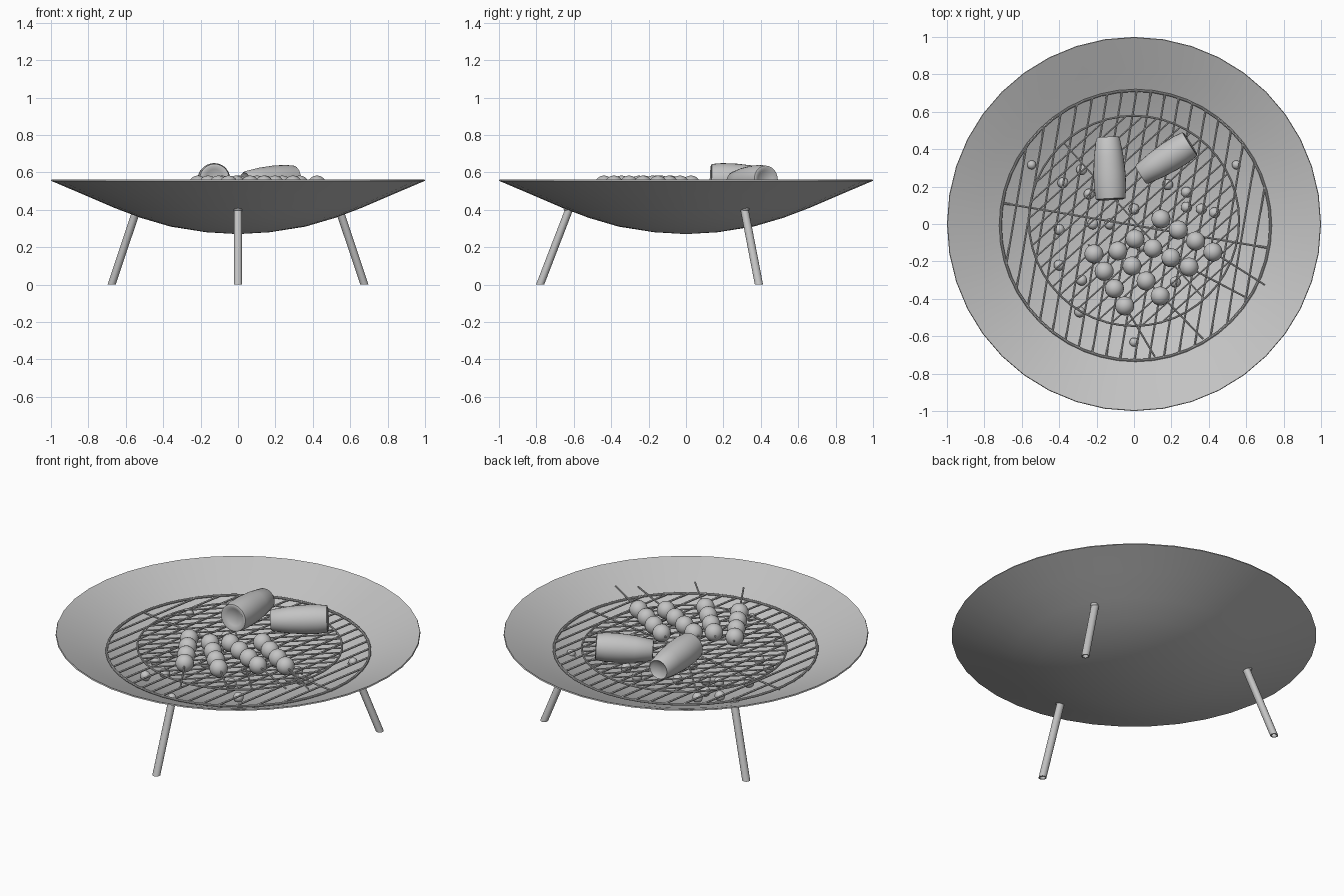
import bpy, bmesh, math
from math import cos, sin, radians, sqrt
from mathutils import Vector, Matrix

cube = bpy.data.objects.get("Cube")
if cube:
    bpy.data.objects.remove(cube, do_unlink=True)

grey = bpy.data.materials.new("plain grey")
grey.use_nodes = True
grey.diffuse_color = (0.55, 0.55, 0.55, 1)
grey.node_tree.nodes["Principled BSDF"].inputs["Base Color"].default_value = grey.diffuse_color


def finish(bm, name, angle=40):
    bmesh.ops.recalc_face_normals(bm, faces=bm.faces)
    mesh = bpy.data.meshes.new(name)
    bm.to_mesh(mesh)
    bm.free()
    obj = bpy.data.objects.new(name, mesh)
    bpy.context.collection.objects.link(obj)
    mesh.materials.append(grey)
    bpy.ops.object.select_all(action='DESELECT')
    obj.select_set(True)
    bpy.context.view_layer.objects.active = obj
    bpy.ops.object.shade_smooth_by_angle(angle=radians(angle))
    return obj


def lathe(bm, profile, segments, matrix=Matrix()):
    """Spin a (radius, height) profile round z, then place it."""
    verts = [bm.verts.new((r, 0, z)) for r, z in profile]
    edges = [bm.edges.new(pair) for pair in zip(verts, verts[1:])]
    old = set(bm.verts) - set(verts)
    bmesh.ops.spin(bm, geom=verts + edges, cent=(0, 0, 0), axis=(0, 0, 1),
                   angle=2 * math.pi, steps=segments)
    new = [v for v in bm.verts if v not in old]
    bmesh.ops.remove_doubles(bm, verts=new, dist=0.0002)
    new = [v for v in bm.verts if v not in old]
    bmesh.ops.transform(bm, matrix=matrix, verts=new)


def along(a, b):
    """Matrix that stands local z on the line from a to b."""
    a, b = Vector(a), Vector(b)
    return Matrix.Translation(a) @ (b - a).to_track_quat('Z', 'Y').to_matrix().to_4x4()


def rod(bm, a, b, radius, segments=8):
    length = (Vector(b) - Vector(a)).length
    place = along(a, b) @ Matrix.Translation((0, 0, length / 2))
    bmesh.ops.create_cone(bm, cap_ends=True, segments=segments, radius1=radius,
                          radius2=radius, depth=length, matrix=place)


def ball(bm, centre, radius):
    bmesh.ops.create_uvsphere(bm, u_segments=20, v_segments=12, radius=radius,
                              matrix=Matrix.Translation(centre))


# Shallow bowl with a thin wall
outer = [(0, 0.27), (0.17, 0.28), (0.36, 0.31), (0.52, 0.357), (0.66, 0.41), (0.83, 0.483), (1, 0.555)]


def bowl_z(r):
    for (r0, z0), (r1, z1) in zip(outer, outer[1:]):
        if r <= r1:
            return z0 + (z1 - z0) * (r - r0) / (r1 - r0)


bm = bmesh.new()
wall = outer + [(0.997, 0.562)] + [(r, z + 0.009) for r, z in reversed(outer[:-1])]
lathe(bm, wall, 40)
finish(bm, "fire_bowl")

# Three hollow splayed legs, each with a bolt inside the bowl
for name, deg in (("front", -90), ("left", 30), ("right", 150)):
    d = Vector((cos(radians(deg)), sin(radians(deg)), 0))
    foot, top = d * 0.78, d * 0.625 + Vector((0, 0, 0.402))
    bm = bmesh.new()
    lathe(bm, [(0.016, 0.05), (0.016, 0), (0.022, 0), (0.022, 0.402), (0, 0.402), (0, 0.05), (0.016, 0.05)], 16)
    for v in bm.verts:
        v.co += foot.lerp(d * 0.625, v.co.z / 0.402)
    finish(bm, name + "_leg")
    bm = bmesh.new()
    ball(bm, d * 0.632 + Vector((0, 0, bowl_z(0.632) + 0.012)), 0.024)
    finish(bm, name + "_leg_bolt")


# Round grates: a ring, parallel bars and one cross bar
def grate(name, centre, radius, count, angle, thick):
    bm = bmesh.new()
    c = Vector(centre)
    t = Vector((cos(radians(angle)), sin(radians(angle)), 0))
    n = Vector((-t.y, t.x, 0))
    ring = [(radius + thick * cos(i * math.pi / 4), thick * sin(i * math.pi / 4)) for i in range(9)]
    lathe(bm, ring, 48, Matrix.Translation(c))
    step = 2 * radius / (count + 1)
    for i in range(1, count + 1):
        s = -radius + i * step
        half = sqrt(radius ** 2 - s ** 2)
        rod(bm, c + n * s - t * half, c + n * s + t * half, thick * 0.9, 6)
    under = c - Vector((0, 0, thick))
    rod(bm, under - n * radius, under + n * radius, thick * 0.9, 6)
    finish(bm, name)


grate("large_grate", (0.008, -0.008, 0.459), 0.722, 18, 80.4, 0.007)
grate("small_grate", (0, 0.017, 0.473), 0.562, 18, 42, 0.0055)

# Four skewers, each with four balls: first ball, last ball, far end of stick
skewers = [((0.144, 0.027), (0.422, -0.15), (0.70, -0.326)),
           ((0.005, -0.08), (0.294, -0.23), (0.594, -0.39)),
           ((-0.086, -0.144), (0.14, -0.385), (0.37, -0.615)),
           ((-0.214, -0.16), (-0.05, -0.438), (0.112, -0.71))]
for number, points in enumerate(skewers, 1):
    first, last, end = [Vector((x, y, 0.532)) for x, y in points]
    bm = bmesh.new()
    rod(bm, first - (last - first).normalized() * 0.06, end, 0.005)
    finish(bm, f"skewer_stick_{number}")
    bm = bmesh.new()
    for k in range(4):
        ball(bm, first.lerp(last, k / 3), 0.051)
    finish(bm, f"skewer_balls_{number}")

# Two tapered joints of food with dished ends, lying on the grate
joint = [(0, 0.018), (0.05, 0.014), (0.068, 0), (0.079, 0.004), (0.086, 0.06),
         (0.086, 0.14), (0.079, 0.23), (0.064, 0.325), (0.056, 0.335), (0.045, 0.325), (0, 0.318)]
for name, start, end, size in (
        ("back_joint", (-0.125, 0.13, 0.566), (-0.14, 0.465, 0.553), 1),
        ("side_joint", (0.302, 0.43, 0.562), (0.03, 0.258, 0.546), 0.94)):
    bm = bmesh.new()
    lathe(bm, joint, 28, along(start, end) @ Matrix.Scale(size, 4))
    finish(bm, name, 60)

# Coals scattered over the bowl floor
coals = [(-0.4, -0.22), (-0.28, -0.3), (-0.29, -0.47), (-0.24, 0.16), (-0.28, 0.29), (-0.38, 0.22),
         (-0.4, -0.03), (0.22, -0.31), (0.18, 0.21), (0.28, 0.17), (0.28, 0.09), (0.36, 0.08),
         (0.43, 0.06), (0, 0.08), (0.04, -0.12), (-0.13, 0), (-0.22, 0)]
bm = bmesh.new()
for x, y in coals:
    ball(bm, (x, y, bowl_z(math.hypot(x, y)) + 0.033), 0.029)
finish(bm, "coals")
